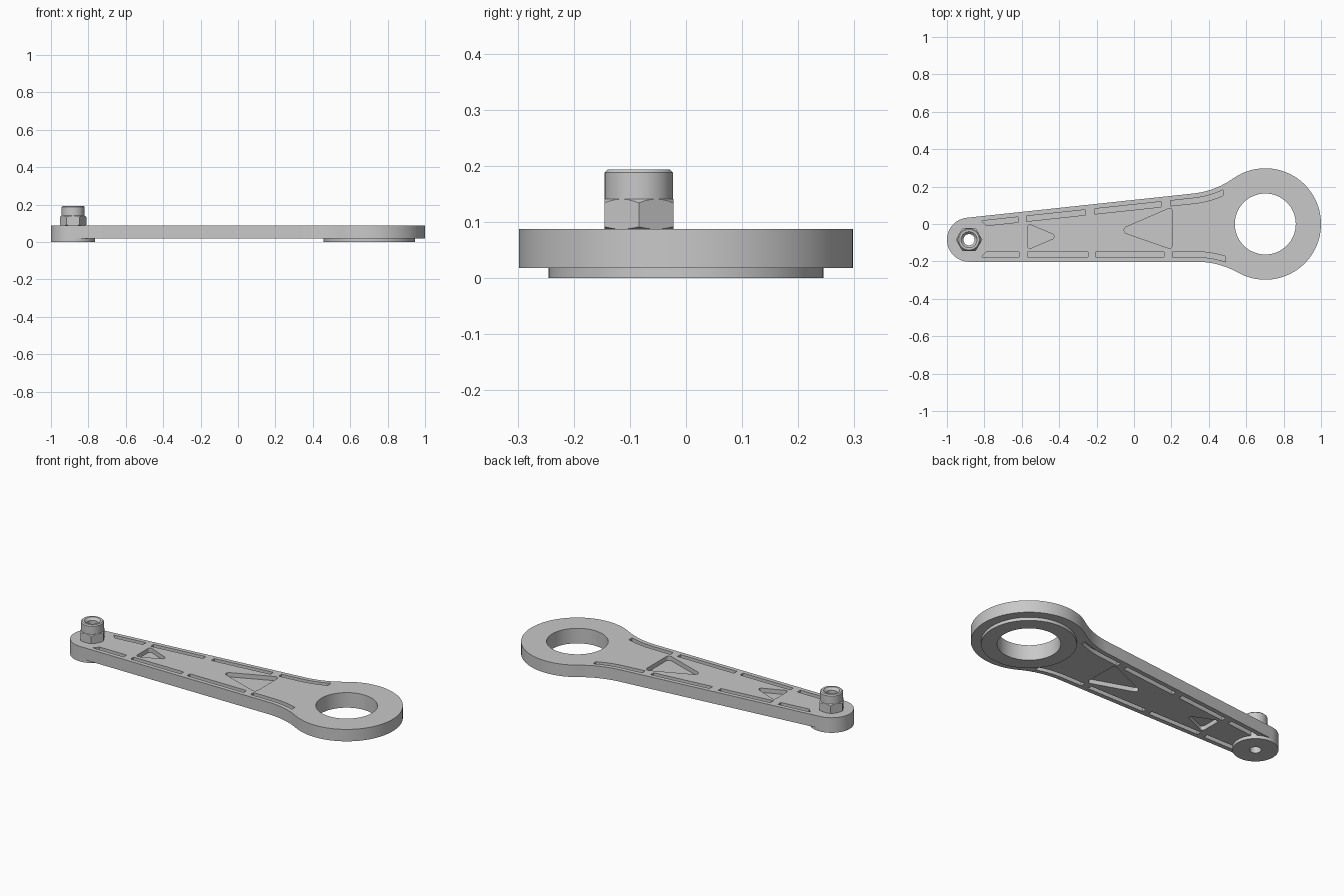
import bpy, bmesh, math
from mathutils import Vector

if "Cube" in bpy.data.objects:
    bpy.data.objects.remove(bpy.data.objects["Cube"])

SMALL, SMALL_R = Vector((-0.882, -0.084)), 0.118   # narrow end
BIG, BIG_R = Vector((0.702, 0)), 0.298             # ring end
HOLE_R, BORE_R, FILLET = 0.163, 0.03, 0.45
Z0, Z1, DEPTH = 0.018, 0.088, 0.025                # plate heights, pocket depth

grey = bpy.data.materials.new("grey_metal")
grey.use_nodes = True
COLOUR = (0.58, 0.58, 0.58, 1)
grey.diffuse_color = COLOUR
grey.node_tree.nodes["Principled BSDF"].inputs["Base Color"].default_value = COLOUR


def make_object(name, bm):
    bmesh.ops.recalc_face_normals(bm, faces=bm.faces)
    mesh = bpy.data.meshes.new(name)
    bm.to_mesh(mesh)
    bm.free()
    mesh.materials.append(grey)
    obj = bpy.data.objects.new(name, mesh)
    bpy.context.collection.objects.link(obj)
    return obj


def prism(bm, points, z0, z1):
    low_ring, high_ring = ([bm.verts.new((p.x, p.y, z)) for p in points] for z in (z0, z1))
    bm.faces.new(low_ring[::-1])
    bm.faces.new(high_ring)
    for i in range(len(points)):
        bm.faces.new((low_ring[i - 1], low_ring[i], high_ring[i], high_ring[i - 1]))


def arc(centre, radius, a0, a1, n):
    return [centre + radius * Vector((math.cos(a), math.sin(a)))
            for a in (a0 + (a1 - a0) * i / n for i in range(n + 1))]


def circle(centre, radius, n=64):
    return arc(centre, radius, 0, math.tau, n)[:-1]


def lathe(name, centre, profile, n=48):
    """Closed (radius, z) profile turned about a vertical axis."""
    bm = bmesh.new()
    rings = [[bm.verts.new((p.x, p.y, z)) for p in circle(centre, r, n)] for r, z in profile]
    for k, ring in enumerate(rings):
        below = rings[k - 1]
        for i in range(n):
            j = (i + 1) % n
            bm.faces.new((below[i], below[j], ring[j], ring[i]))
    return make_object(name, bm)


def boolean(obj, cutter, operation):
    mod = obj.modifiers.new("cut", 'BOOLEAN')
    mod.operation, mod.object, mod.solver = operation, cutter, 'EXACT'
    bpy.context.view_layer.update()
    result = bpy.data.meshes.new_from_object(
        obj.evaluated_get(bpy.context.evaluated_depsgraph_get()))
    obj.modifiers.clear()
    obj.data = result
    bpy.data.objects.remove(cutter)


def cut(obj, points, spans):
    """Remove a prism of the given outline over each height span."""
    bm = bmesh.new()
    for z0, z1 in spans:
        prism(bm, points, z0, z1)
    boolean(obj, make_object("cutter", bm), 'DIFFERENCE')


class Side:
    """One long edge of the arm: a straight run, then a fillet into the ring."""
    def __init__(self, sign, tilt):
        self.sign = sign
        self.dir = Vector((math.cos(tilt), math.sin(tilt)))
        self.normal = sign * Vector((-self.dir.y, self.dir.x))
        w = SMALL + (SMALL_R + FILLET) * self.normal - BIG
        b = w.dot(self.dir)
        t = -b - math.sqrt(b * b - w.length_squared + (BIG_R + FILLET) ** 2)
        self.start = SMALL + SMALL_R * self.normal
        self.centre = BIG + w + t * self.dir

    def fillet(self):
        v = BIG - self.centre
        return arc(self.centre, FILLET, angle(-self.normal), angle(v), 12)

    def point(self, x, inset):
        """Point on the edge moved inward by inset, at the given x."""
        r = FILLET + inset
        if x > self.centre.x - r * self.normal.x:
            rise = math.sqrt(r * r - (x - self.centre.x) ** 2)
            return Vector((x, self.centre.y - self.sign * rise))
        p = self.start - inset * self.normal
        return p + self.dir * ((x - p.x) / self.dir.x)

    def slot(self, x0, x1, slant):
        n = 10
        outer = [self.point(x0 - slant + (x1 - x0 + slant) * i / n, 0.025) for i in range(n + 1)]
        inner = [self.point(x0 + (x1 - x0) * i / n, 0.053) for i in range(n + 1)]
        return outer + inner[::-1]


def angle(v):
    return math.atan2(v.y, v.x)


def rounded(corners, radius):
    """Polygon with its corners rounded by tangent arcs."""
    corners = [Vector(c) for c in corners]
    points = []
    for i, c in enumerate(corners):
        u = (corners[i - 1] - c).normalized()
        v = (corners[(i + 1) % len(corners)] - c).normalized()
        half = math.acos(u.dot(v)) / 2
        mid = c + (u + v).normalized() * radius / math.sin(half)
        p = c + u * radius / math.tan(half) - mid
        q = c + v * radius / math.tan(half) - mid
        points += [mid + p.lerp(q, k / 6).normalized() * radius for k in range(7)]
    return points


# Arm plate outline: narrow end, lower fillet, ring end, upper fillet
upper, lower = Side(1, math.atan(0.107)), Side(-1, 0)
low, high = lower.fillet(), upper.fillet()[::-1]
outline = arc(SMALL, SMALL_R, angle(upper.normal), math.pi * 1.5, 24)
outline += low
outline += arc(BIG, BIG_R, angle(low[-1] - BIG), angle(high[0] - BIG), 48)[1:-1]
outline += high
bm = bmesh.new()
prism(bm, outline, Z0, Z1)
plate = make_object("arm_plate", bm)

# Through holes
cut(plate, circle(BIG, HOLE_R), [(-0.1, 0.2)])
cut(plate, circle(SMALL, BORE_R, 48), [(-0.1, 0.2)])

# Triangular and edge pockets, sunk into both faces
pockets = [rounded([(-0.57, 0.003), (-0.57, -0.137), (-0.405, -0.067)], 0.014),
           rounded([(0.207, 0.092), (-0.085, -0.035), (0.207, -0.137)], 0.018)]
for side, spans in ((upper, [(-0.79, -0.62), (-0.575, -0.26), (-0.21, 0.145), (0.195, 0.475)]),
                    (lower, [(-0.79, -0.615), (-0.57, -0.245), (-0.205, 0.16), (0.205, 0.49)])):
    for k, (x0, x1) in enumerate(spans):
        pockets.append(side.slot(x0, x1, 0.025 if k == 0 else 0))
for shape in pockets:
    cut(plate, shape, [(Z0 - 0.05, Z0 + DEPTH), (Z1 - DEPTH, Z1 + 0.05)])

# Raised pads under both ends
ring_pad = lathe("ring_pad", BIG, [(HOLE_R, 0), (0.245, 0), (0.245, Z0), (HOLE_R, Z0)], 64)
end_pad = lathe("end_pad", SMALL, [(BORE_R, 0), (SMALL_R, 0), (SMALL_R, Z0), (BORE_R, Z0)])

# Hexagonal nut with chamfered corners
bm = bmesh.new()
prism(bm, circle(SMALL, 0.071, 6), 0.05, 0.2)
nut = make_object("hex_nut", bm)
boolean(nut, lathe("chamfer_cutter", SMALL, [
    (BORE_R, Z1), (0.063, Z1), (0.074, 0.093), (0.074, 0.132), (0.0613, 0.141), (BORE_R, 0.141)]),
    'INTERSECT')

# Round collar above the nut
collar = lathe("collar", SMALL, [
    (BORE_R, 0.141), (0.061, 0.141), (0.061, 0.188), (0.055, 0.194), (0.043, 0.194), (BORE_R, 0.18)])

bpy.ops.object.select_all(action='DESELECT')
for obj in (plate, ring_pad, end_pad, nut, collar):
    obj.select_set(True)
bpy.context.view_layer.objects.active = plate
bpy.ops.object.shade_smooth_by_angle(angle=math.radians(30))
